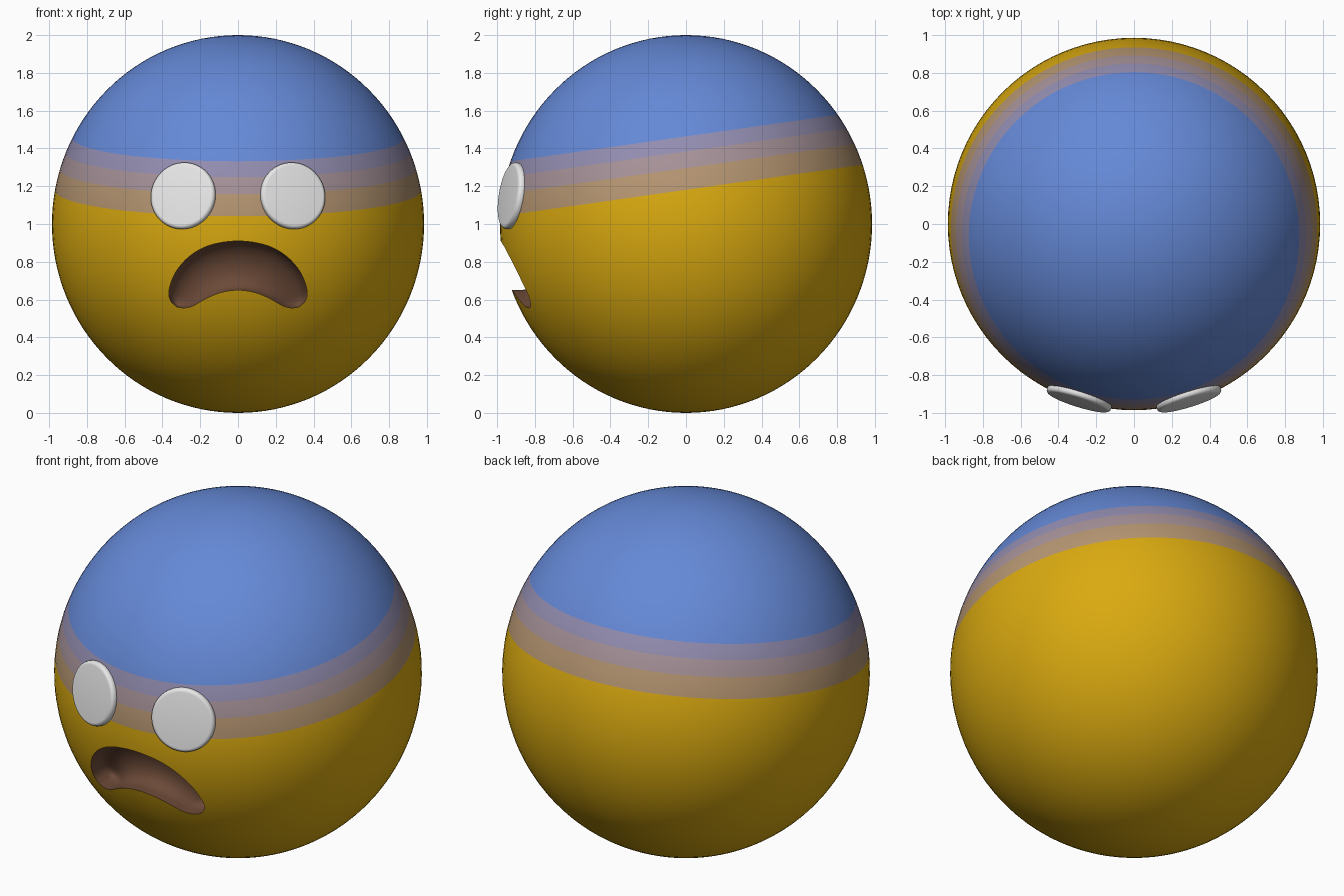
import bpy, bmesh, math
from mathutils import Vector, Matrix

if "Cube" in bpy.data.objects:
    bpy.data.objects.remove(bpy.data.objects["Cube"])

R, RZ = 0.985, 1.0            # head radii (across, up)
SLOPE = 0.142                 # backward tilt of the colour bands
LEVELS = [1.181, 1.296, 1.384, 1.464]   # band edges at y = 0


def material(name, rgb):
    lin = [c / 255 / 12.92 if c < 11 else ((c / 255 + 0.055) / 1.055) ** 2.4 for c in rgb]
    m = bpy.data.materials.new(name)
    m.diffuse_color = (*lin, 1)
    m.use_nodes = True
    m.node_tree.nodes["Principled BSDF"].inputs["Base Color"].default_value = m.diffuse_color
    return m


skin = [material("yellow", (218, 170, 16)), material("tan", (182, 150, 114)),
        material("mauve", (166, 146, 152)), material("lilac", (147, 141, 176)),
        material("blue", (101, 137, 215))]
brown = material("brown", (108, 74, 56))
white = material("white", (236, 236, 236))


def make_object(name, bm, mats):
    bmesh.ops.recalc_face_normals(bm, faces=bm.faces)
    me = bpy.data.meshes.new(name)
    bm.to_mesh(me)
    bm.free()
    ob = bpy.data.objects.new(name, me)
    bpy.context.collection.objects.link(ob)
    for m in mats:
        me.materials.append(m)
    return ob


def smooth(ob, angle=35):
    bpy.ops.object.select_all(action='DESELECT')
    ob.select_set(True)
    bpy.context.view_layer.objects.active = ob
    bpy.ops.object.shade_smooth_by_angle(angle=math.radians(angle))


def surface_y(x, z):
    return -math.sqrt(max(0.0, R * R * (1 - ((z - 1) / RZ) ** 2) - x * x))


# head: ball cut along tilted planes, coloured by band
bm = bmesh.new()
bmesh.ops.create_uvsphere(bm, u_segments=96, v_segments=64, radius=1)
bmesh.ops.transform(bm, matrix=Matrix.Translation((0, 0, 1)) @ Matrix.Diagonal((R, R, RZ, 1)), verts=bm.verts)
for h in LEVELS:
    bmesh.ops.bisect_plane(bm, geom=bm.verts[:] + bm.edges[:] + bm.faces[:], dist=1e-5,
                           plane_co=(0, 0, h), plane_no=(0, -SLOPE, 1))
for f in bm.faces:
    c = f.calc_center_median()
    f.material_index = sum(c.z - SLOPE * c.y > h for h in LEVELS)
head = make_object("head", bm, skin + [brown])

# mouth cutter: frown outline lofted between upper and lower lip
UPPER = [(0, .91), (.15, .887), (.255, .83), (.33, .745), (.365, .65), (.357, .595), (.325, .562)]
LOWER = [(0, .65), (.08, .64), (.15, .615), (.2, .588), (.24, .566), (.285, .556), (.325, .562)]


def spline(pts, t):
    # Catmull-Rom through the half outline, mirrored at x = 0
    p = [Vector((-pts[1][0], pts[1][1]))] + [Vector(q) for q in pts]
    p.append(2 * p[-1] - p[-2])
    u = t * (len(pts) - 1)
    i = min(int(u), len(pts) - 2)
    u -= i
    a, b, c, d = p[i:i + 4]
    return 0.5 * (2 * b + (c - a) * u + (2 * a - 5 * b + 4 * c - d) * u ** 2 + (3 * b - a - 3 * c + d) * u ** 3)


bm = bmesh.new()
N, M = 24, 14
rows = {True: [], False: []}
for i in range(-N, N + 1):
    t = abs(i) / N
    up, lo = spline(UPPER, t), spline(LOWER, t)
    for back in rows:
        row = []
        for j in range(M + 1):
            s = (1 - math.cos(math.pi * j / M)) / 2
            q = lo.lerp(up, s)
            x = math.copysign(q.x, i) if i else 0
            depth = 0.05 + 0.11 * math.sqrt(max(0, 4 * s * (1 - s) * (1 - t ** 4)))
            row.append(bm.verts.new((x, surface_y(x, q.y) + depth if back else -1.2, q.y)))
        rows[back].append(row)


def quad(a, b, c, d):
    bm.faces.new((a, b, c, d)).material_index = 5


for i in range(2 * N):
    for g in rows.values():
        for j in range(M):
            quad(g[i][j], g[i + 1][j], g[i + 1][j + 1], g[i][j + 1])
    for j in (0, M):
        a, b = rows[True], rows[False]
        quad(a[i][j], a[i + 1][j], b[i + 1][j], b[i][j])
bmesh.ops.remove_doubles(bm, verts=bm.verts, dist=1e-5)
cutter = make_object("mouth_cutter", bm, skin + [brown])
cutter.hide_render = True

bpy.context.view_layer.objects.active = head
mod = head.modifiers.new("mouth", 'BOOLEAN')
mod.operation, mod.solver, mod.object = 'DIFFERENCE', 'EXACT', cutter
bpy.ops.object.modifier_apply(modifier=mod.name)
bpy.data.objects.remove(cutter)
smooth(head)

# eyes: rounded discs lying on the ball
for side, name in ((-1, "left_eye"), (1, "right_eye")):
    bm = bmesh.new()
    bmesh.ops.create_cone(bm, cap_ends=True, segments=64, radius1=0.178, radius2=0.178, depth=0.046)
    rim = [e for e in bm.edges if abs(e.verts[0].co.z - e.verts[1].co.z) < 1e-5]
    bmesh.ops.bevel(bm, geom=rim, offset=0.02, segments=5, profile=0.5, affect='EDGES')
    normal = Vector((side * 0.29, -0.93, 0.15))
    rot = normal.to_track_quat('Z', 'Y').to_matrix().to_4x4()
    bmesh.ops.transform(bm, matrix=Matrix.Translation((side * 0.29, -0.922, 1.149)) @ rot, verts=bm.verts)
    smooth(make_object(name, bm, [white]))
